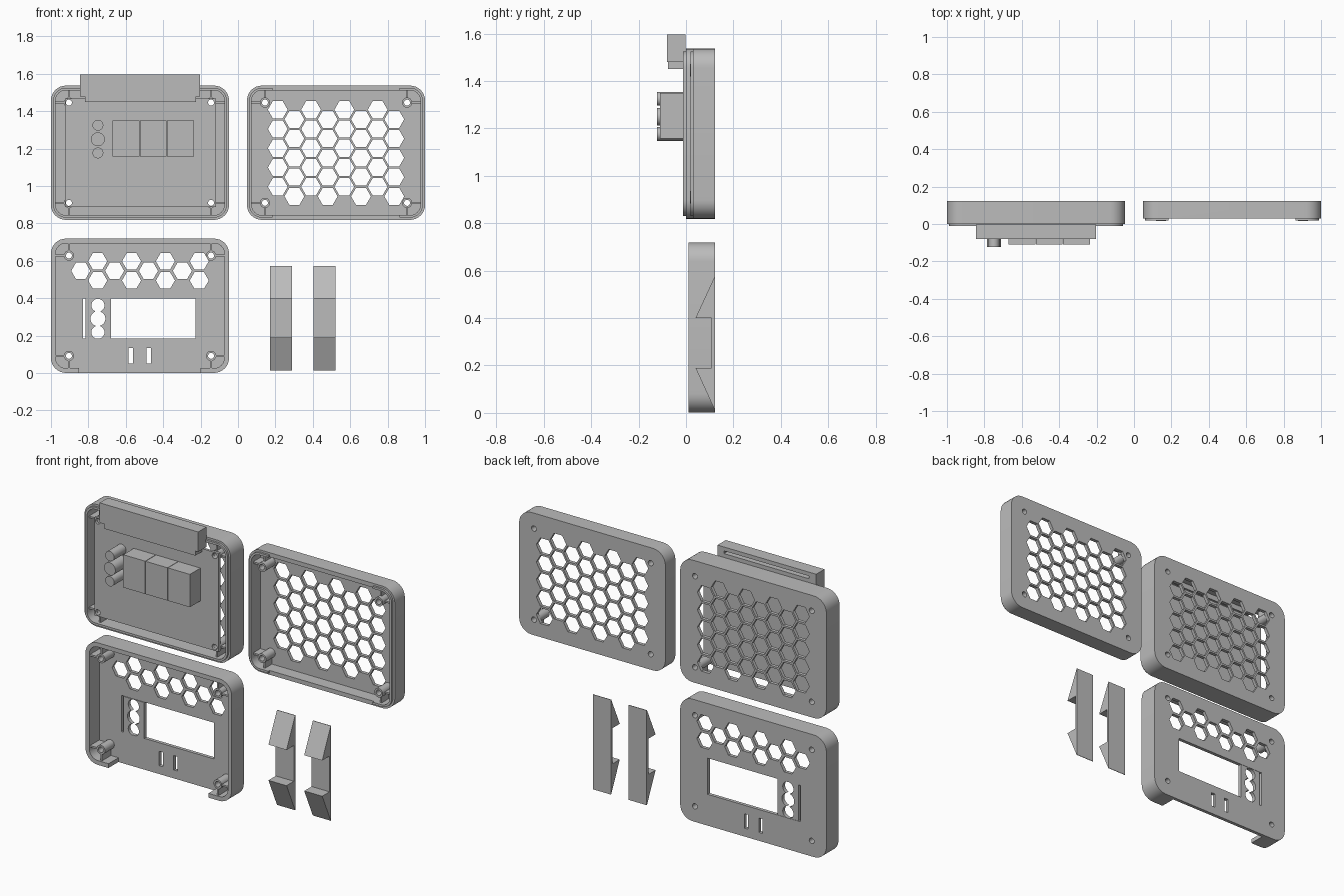
import bpy
import bmesh
from math import cos, sin, pi, radians

cube = bpy.data.objects.get("Cube")
if cube:
    bpy.data.objects.remove(cube, do_unlink=True)

grey = bpy.data.materials.new("plain_grey")
grey.use_nodes = True
GREY = (0.5, 0.5, 0.5, 1)
grey.diffuse_color = GREY
grey.node_tree.nodes["Principled BSDF"].inputs["Base Color"].default_value = GREY

BACK = 0.123
FLOOR = 0.02
POST_X, POST_Z = 0.38, 0.268
W, H = 0.952, 0.718


# Outlines in the x-z plane
def rect(x0, x1, z0, z1):
    return [(x0, z0), (x1, z0), (x1, z1), (x0, z1)]


def ngon(x, z, r, n):
    return [(x + r * cos(2 * pi * i / n), z + r * sin(2 * pi * i / n)) for i in range(n)]


def rounded(cx, cz, w, h, r, steps=8):
    pts = []
    for q, (sx, sz) in enumerate([(1, 1), (-1, 1), (-1, -1), (1, -1)]):
        for i in range(steps + 1):
            a = pi / 2 * (q + i / steps)
            pts.append((cx + sx * (w / 2 - r) + r * cos(a), cz + sz * (h / 2 - r) + r * sin(a)))
    return pts


# Extrude one or more outlines from y0 to y1 as a single object
def prisms(name, outlines, y0, y1):
    bm = bmesh.new()
    for pts in outlines:
        front = [bm.verts.new((x, y0, z)) for x, z in pts]
        back = [bm.verts.new((x, y1, z)) for x, z in pts]
        bm.faces.new(front)
        bm.faces.new(back[::-1])
        for i in range(len(pts)):
            j = (i + 1) % len(pts)
            bm.faces.new((front[j], front[i], back[i], back[j]))
    bmesh.ops.recalc_face_normals(bm, faces=bm.faces)
    mesh = bpy.data.meshes.new(name)
    bm.to_mesh(mesh)
    bm.free()
    mesh.materials.append(grey)
    obj = bpy.data.objects.new(name, mesh)
    bpy.context.collection.objects.link(obj)
    return obj


# Apply a boolean and discard the helper
def combine(obj, other, op="DIFFERENCE"):
    mod = obj.modifiers.new("bool", "BOOLEAN")
    mod.operation, mod.object, mod.solver = op, other, "EXACT"
    mod.use_self = True
    graph = bpy.context.evaluated_depsgraph_get()
    mesh = bpy.data.meshes.new_from_object(obj.evaluated_get(graph))
    obj.modifiers.clear()
    obj.data = mesh
    bpy.data.objects.remove(other, do_unlink=True)


def cut(obj, outlines, y0=-1, y1=1):
    combine(obj, prisms("cutter", outlines, y0, y1))


def posts(cx, cz):
    return [(cx + sx * POST_X, cz + sz * POST_Z, sx, sz) for sx in (-1, 1) for sz in (-1, 1)]


# Open tray with corner posts and bracing ribs
def tray(name, cx, cz, rim, post_top, lip):
    obj = prisms(name, [rounded(cx, cz, W, H, 0.08)], rim, BACK)
    if lip:
        edge = prisms("lip", [rounded(cx, cz, W - 0.024, H - 0.024, 0.068)], rim - 0.012, rim + 0.02)
        combine(obj, edge, "UNION")
    cut(obj, [rounded(cx, cz, W - 0.05, H - 0.05, 0.055)], -1, BACK - FLOOR)
    for x, z, sx, sz in posts(cx, cz):
        wx, wz = cx + sx * (W / 2 - 0.015), cz + sz * (H / 2 - 0.015)
        ribs = [rect(x - 0.005, x + 0.005, min(z, wz), max(z, wz)),
                rect(min(x, wx), max(x, wx), z - 0.005, z + 0.005)]
        for rib in ribs:
            combine(obj, prisms("rib", [rib], rim + 0.008, BACK - 0.01), "UNION")
        combine(obj, prisms("post", [ngon(x, z, 0.027, 24)], post_top, BACK - 0.01), "UNION")
    cut(obj, [ngon(x, z, 0.016, 20) for x, z, _, _ in posts(cx, cz)])
    return obj


# Honeycomb vents over the whole panel
def vents(cx, cz):
    return [ngon(cx + (c - 3.5) * 0.089, cz + 0.23 - r * 0.103 - (c % 2) * 0.0515, 0.053, 6)
            for c in range(8) for r in range(5)]


LEFT, RIGHT, UPPER, LOWER = -0.524, 0.524, 1.178, 0.36
parts = []

# Rear case half holding the circuit board
board_case = tray("board_case", LEFT, UPPER, 0.0, 0.004, True)
cut(board_case, vents(LEFT, UPPER))

# Spare vented cover, lip left standing only at its ends
vent_cover = tray("vent_cover", RIGHT, UPPER, 0.03, 0.016, True)
cut(vent_cover, vents(RIGHT, UPPER))
cut(vent_cover, [rect(RIGHT - 0.34, RIGHT + 0.34, 0.7, 1.7)], -0.1, 0.03)

# Front panel with vents, display window, slots and connector notch
front_panel = tray("front_panel", LEFT, LOWER, 0.01, 0.016, False)
holes = []
for c in range(8):
    for z in ((0.495, 0.598) if c % 2 else (0.5465,)):
        holes.append(ngon(LEFT + (c - 3.5) * 0.0905, z, 0.051, 6))
holes.append(rect(-0.83, -0.227, 0.185, 0.398))
holes += [rect(x - 0.0125, x + 0.0125, 0.05, 0.135) for x in (-0.573, -0.478)]
cut(front_panel, holes)
cut(front_panel, [rect(-0.85, -0.2, -0.05, 0.05)], -0.1, BACK - FLOOR)
parts += [board_case, vent_cover, front_panel]

# Button guide plate inside the window
guide = prisms("button_guide", [rect(-0.816, -0.68, 0.185, 0.398)], BACK - 0.024, BACK - 0.002)
for z, r in ((0.362, 0.035), (0.291, 0.04), (0.218, 0.035)):
    cut(guide, [ngon(-0.749, z, r, 28)])
parts.append(guide)

# Circuit board with drilled corners
board = prisms("circuit_board", [rect(-0.925, -0.117, 0.888, 1.467)], -0.012, 0.003)
cut(board, [ngon(x, z, 0.016, 20) for x, z, _, _ in posts(LEFT, UPPER)])
parts.append(board)

# Three display blocks
for i in range(3):
    x = -0.67 + i * 0.1455
    parts.append(prisms("display_block", [rect(x, x + 0.143, 1.157, 1.35)], -0.11, -0.01))

# Knob and two buttons
for name, z, r in (("upper_button", 1.325, 0.029), ("knob", 1.25, 0.037), ("lower_button", 1.177, 0.029)):
    parts.append(prisms(name, [ngon(-0.749, z, r, 28)], -0.123, -0.01))

# Edge connector with a stepped base and a slot in the back
parts.append(prisms("connector_base", [rect(-0.818, -0.225, 1.45, 1.482)], -0.075, -0.01))
connector = prisms("edge_connector", [rect(-0.845, -0.203, 1.48, 1.597)], -0.08, -0.003)
cut(connector, [rect(-0.8, -0.245, 1.558, 1.574)], -0.04, 0.1)
parts.append(connector)


# Retaining clips: a strap with two wedge hooks, profile in the y-z plane
def clip(name, x0, x1):
    profile = [(0.04, 0.19), (0.108, 0.19), (0.108, 0.4), (0.04, 0.4),
               (0.12, 0.573), (BACK, 0.573), (BACK, 0.015), (0.12, 0.015)]
    obj = prisms(name, [profile], x0, x1)
    for v in obj.data.vertices:
        depth, x, z = v.co
        v.co = (x, depth, z)
    obj.data.flip_normals()
    return obj


parts += [clip("clip_right", 0.17, 0.288), clip("clip_left", 0.403, 0.52)]

for obj in parts:
    bpy.ops.object.select_all(action="DESELECT")
    obj.select_set(True)
    bpy.context.view_layer.objects.active = obj
    bpy.ops.object.shade_smooth_by_angle(angle=radians(30))
